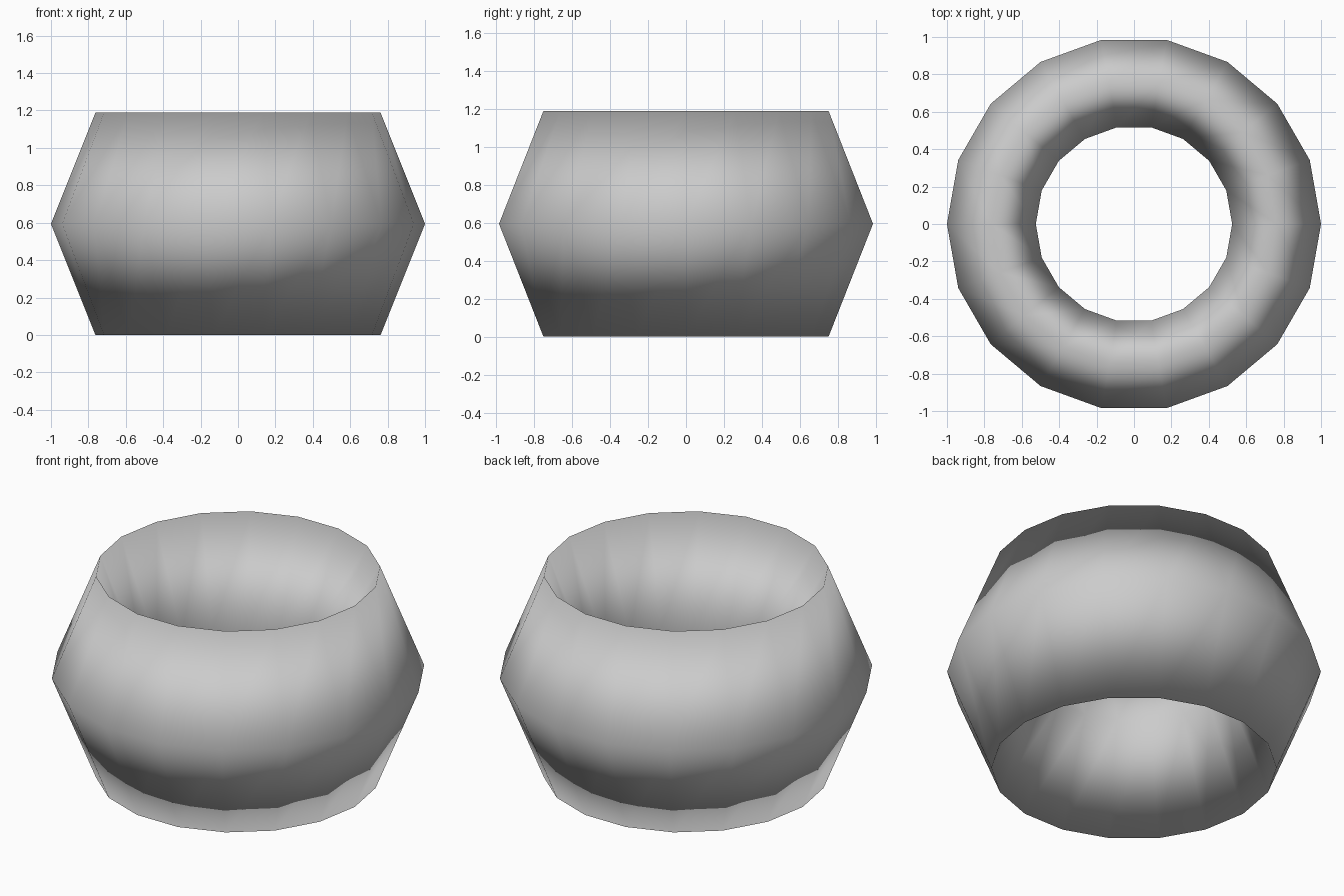
import bpy

if "Cube" in bpy.data.objects:
    bpy.data.objects.remove(bpy.data.objects["Cube"])

MAJOR, MINOR, HALF_HEIGHT = 0.7625, 0.2375, 0.594

# Tall ring: 18-sided torus with a four-sided diamond cross-section
bpy.ops.mesh.primitive_torus_add(major_segments=18, minor_segments=4,
                                 major_radius=MAJOR, minor_radius=MINOR,
                                 location=(0, 0, HALF_HEIGHT))
ring = bpy.context.object
ring.name = "tall_ring"

# Stretch upright and shade fully smooth
ring.scale.z = HALF_HEIGHT / MINOR
bpy.ops.object.transform_apply(location=False, rotation=False, scale=True)
bpy.ops.object.shade_smooth()
